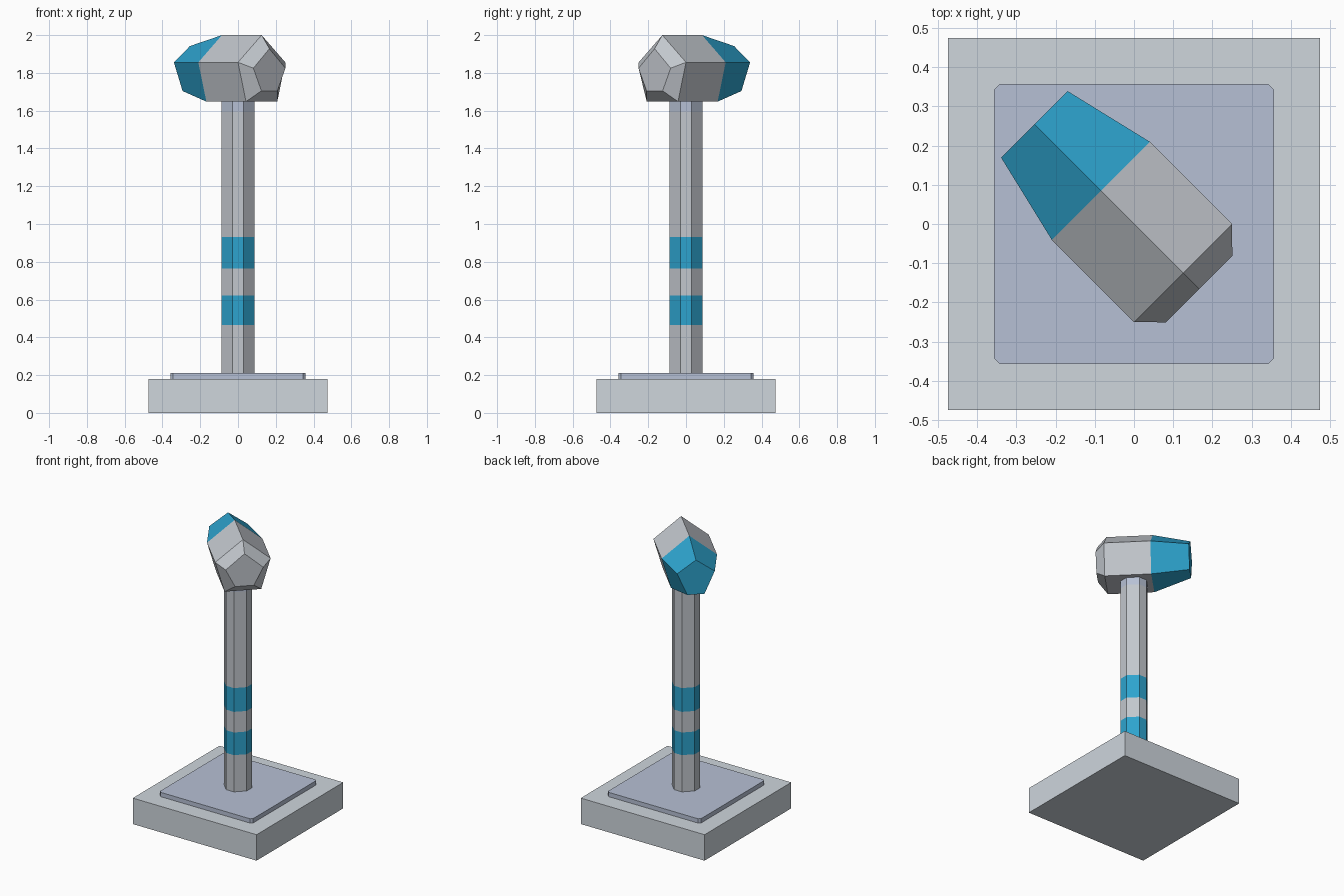
import bpy
from math import sqrt

if "Cube" in bpy.data.objects:
    bpy.data.objects.remove(bpy.data.objects["Cube"])


def material(name, rgb):
    m = bpy.data.materials.new(name)
    m.diffuse_color = (*rgb, 1)
    m.use_nodes = True
    m.node_tree.nodes["Principled BSDF"].inputs["Base Color"].default_value = m.diffuse_color
    return m


LIGHT = material("light_grey", (0.62, 0.67, 0.72))
GREY = material("mid_grey", (0.54, 0.57, 0.61))
BLUE = material("blue_grey", (0.47, 0.53, 0.66))
TEAL = material("teal", (0.027, 0.37, 0.62))


def loft(name, rings, mats, segment_mats=None):
    """Skin closed rings of points; each segment between rings gets a material."""
    n = len(rings[0])
    seg = segment_mats or [0] * (len(rings) - 1)
    faces = [list(range(n))[::-1]]
    index = [seg[0]]
    for i in range(len(rings) - 1):
        for j in range(n):
            k = (j + 1) % n
            faces.append([i * n + j, i * n + k, (i + 1) * n + k, (i + 1) * n + j])
            index.append(seg[i])
    faces.append([(len(rings) - 1) * n + j for j in range(n)])
    index.append(seg[-1])
    me = bpy.data.meshes.new(name)
    me.from_pydata([p for r in rings for p in r], [], faces)
    for m in mats:
        me.materials.append(m)
    for p, i in zip(me.polygons, index):
        p.material_index = i
    me.update()
    ob = bpy.data.objects.new(name, me)
    bpy.context.collection.objects.link(ob)
    return ob


def chamfered_square(half, flat, z):
    """Square with cut corners; flat is half the length of each straight side."""
    h, f = half, flat
    return [(x, y, z) for x, y in ((h, -f), (h, f), (f, h), (-f, h),
                                   (-h, f), (-h, -f), (-f, -h), (f, -h))]


# Base slab
h = 0.475
loft("base_slab", [[(h, -h, z), (h, h, z), (-h, h, z), (-h, -h, z)]
                   for z in (0, 0.18)], [LIGHT])

# Thin plate with clipped corners
loft("base_plate", [chamfered_square(0.357, 0.343, z) for z in (0.18, 0.21)], [BLUE])

# Post with two painted bands and a collar under the head
levels = [0.21, 0.465, 0.622, 0.765, 0.93, 1.595, 1.65]
loft("post", [chamfered_square(0.088, 0.03, z) for z in levels],
     [GREY, TEAL, BLUE], [0, 1, 0, 1, 0, 2])


# Head: five-sided prism laid diagonally, tapered at both ends
def pentagon(u, side, bottom, z_top, z_side, z_bottom):
    section = [(0, z_top), (-side, z_side), (-bottom, z_bottom),
               (bottom, z_bottom), (side, z_side)]
    return [((v - u) / sqrt(2), (v + u) / sqrt(2), z) for v, z in section]


loft("head", [
    pentagon(-0.235, 0.12, 0.06, 1.928, 1.825, 1.705),
    pentagon(-0.177, 0.177, 0.117, 2.0, 1.856, 1.648),
    pentagon(0.12, 0.177, 0.117, 2.0, 1.856, 1.648),
    pentagon(0.36, 0.12, 0.055, 1.942, 1.856, 1.704),
], [GREY, TEAL], [0, 0, 1])

# Make all face normals point outward
import bmesh
for ob in bpy.context.collection.objects:
    bm = bmesh.new()
    bm.from_mesh(ob.data)
    bmesh.ops.recalc_face_normals(bm, faces=bm.faces)
    bm.to_mesh(ob.data)
    bm.free()
